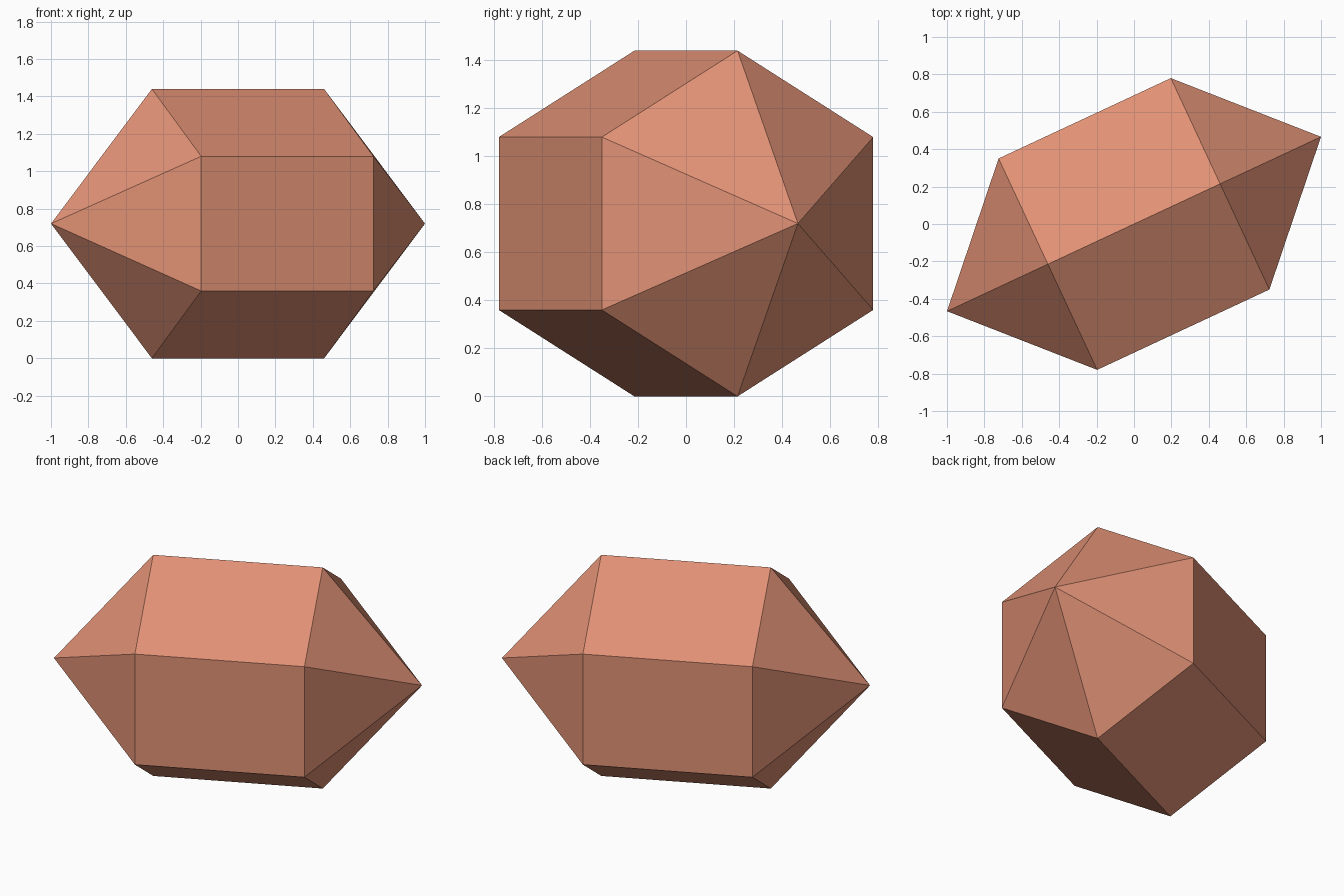
import bpy
import bmesh
from math import radians, sin, cos, pi
from mathutils import Matrix

cube = bpy.data.objects.get("Cube")
if cube:
    bpy.data.objects.remove(cube, do_unlink=True)

SIDES = 6
RADIUS = 0.72
HALF_BODY = 0.508
HALF_LENGTH = 1.103
TURN = radians(25)

# Copper-coloured crystal material
copper = bpy.data.materials.new("copper")
copper.use_nodes = True
colour = (0.75, 0.285, 0.178, 1)
copper.diffuse_color = colour
copper.node_tree.nodes["Principled BSDF"].inputs["Base Color"].default_value = colour

bm = bmesh.new()


def ring(x):
    """Hexagon across the long axis, with a corner at the top."""
    angles = [2 * pi * i / SIDES for i in range(SIDES)]
    return [bm.verts.new((x, RADIUS * sin(a), RADIUS * cos(a))) for a in angles]


# Prism body with a pointed cap at each end
left, right = ring(HALF_BODY), ring(-HALF_BODY)
left_tip = bm.verts.new((HALF_LENGTH, 0, 0))
right_tip = bm.verts.new((-HALF_LENGTH, 0, 0))
for i in range(SIDES):
    j = (i + 1) % SIDES
    bm.faces.new((left[i], left[j], right[j], right[i]))
    bm.faces.new((left[j], left[i], left_tip))
    bm.faces.new((right[i], right[j], right_tip))
bmesh.ops.recalc_face_normals(bm, faces=bm.faces)

# Turn about the vertical and rest the lower edge on the ground
bm.transform(Matrix.Translation((0, 0, RADIUS)) @ Matrix.Rotation(TURN, 4, "Z"))

mesh = bpy.data.meshes.new("crystal")
bm.to_mesh(mesh)
bm.free()
mesh.materials.append(copper)
crystal = bpy.data.objects.new("crystal", mesh)
bpy.context.collection.objects.link(crystal)
